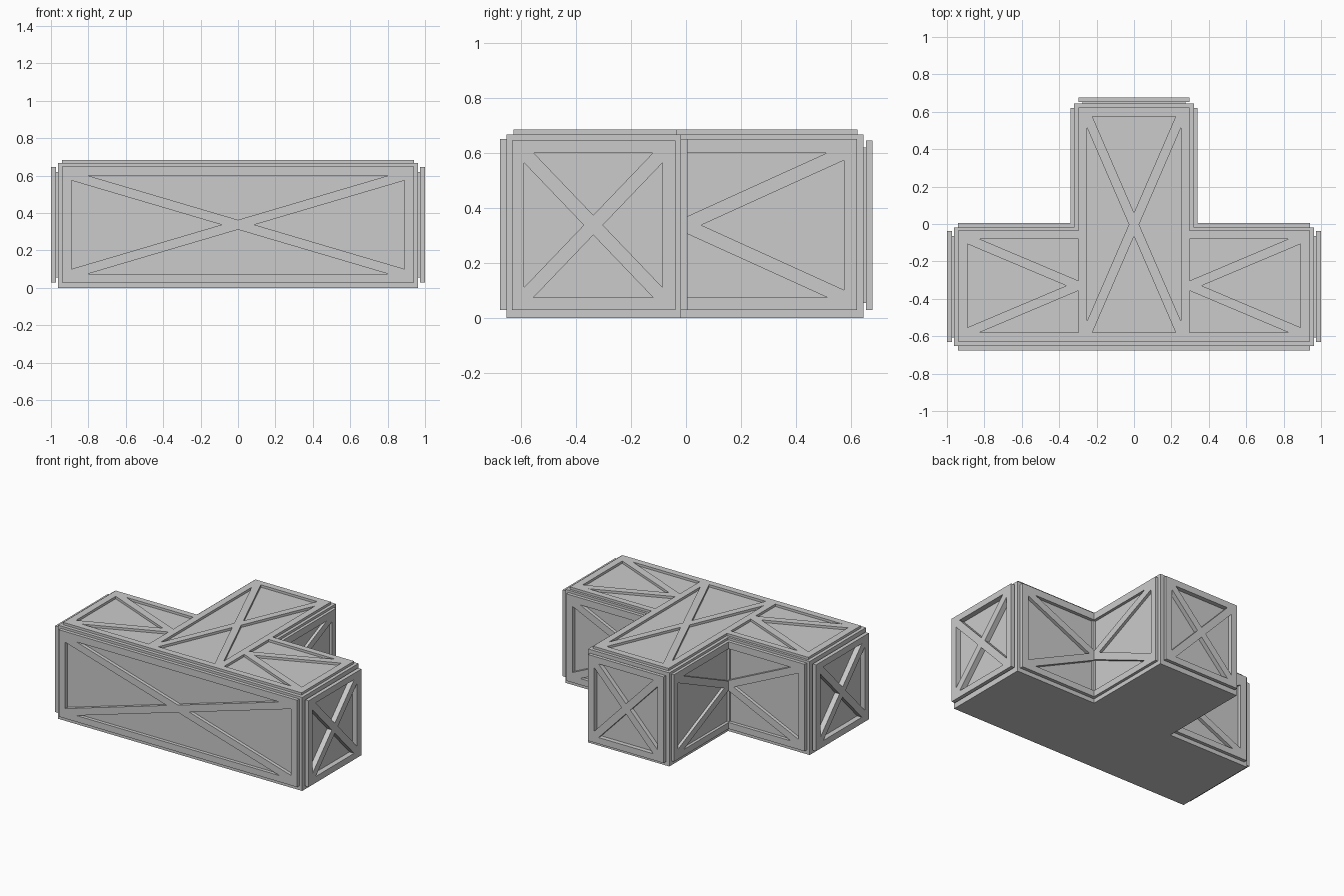
import bpy, bmesh, math
from mathutils import Matrix, Vector

if "Cube" in bpy.data.objects:
    bpy.data.objects.remove(bpy.data.objects["Cube"])

W = 0.025  # half width of a cross brace


def rect(u0, u1, v0, v1):
    return [(u0, v0), (u1, v0), (u1, v1), (u0, v1)]


def cross_holes(u0, u1, v0, v1):
    """Four triangular openings left by an X brace in a rectangle."""
    a, b = (u1 - u0) / 2, (v1 - v0) / 2
    uc, vc = (u0 + u1) / 2, (v0 + v1) / 2
    t = math.atan2(b, a)
    du, dv = W / math.sin(t), W / math.cos(t)
    out = []
    for s in (1, -1):
        out.append([(uc + s * du, vc), (uc + s * a, vc + b - dv), (uc + s * a, vc - b + dv)])
        out.append([(uc, vc + s * dv), (uc + a - du, vc + s * b), (uc - a + du, vc + s * b)])
    return out


def vee_holes(uc, u1, v0, v1):
    """Three openings left by half an X, with the crossing on u = uc."""
    a, b, vc = abs(u1 - uc), (v1 - v0) / 2, (v0 + v1) / 2
    d = 1 if u1 > uc else -1
    t = math.atan2(b, a)
    du, dv = W / math.sin(t), W / math.cos(t)
    out = [[(uc + d * du, vc), (u1, vc + b - dv), (u1, vc - b + dv)]]
    for s in (1, -1):
        out.append([(uc, vc + s * dv), (uc, vc + s * b), (u1 - d * du, vc + s * b)])
    return out


def plate(name, loops, n0, n1, u, v, n):
    """Extruded outline with holes, lying between n0 and n1 along n."""
    cu = bpy.data.curves.new(name, 'CURVE')
    cu.dimensions, cu.fill_mode, cu.extrude = '2D', 'BOTH', (n1 - n0) / 2
    for pts in loops:
        sp = cu.splines.new('POLY')
        sp.points.add(len(pts) - 1)
        for p, q in zip(sp.points, pts):
            p.co = (q[0], q[1], 0, 1)
        sp.use_cyclic_u = True
    tmp = bpy.data.objects.new(name + "_outline", cu)
    bpy.context.collection.objects.link(tmp)
    bpy.context.view_layer.update()
    me = bpy.data.meshes.new_from_object(tmp.evaluated_get(bpy.context.evaluated_depsgraph_get()))
    bpy.data.objects.remove(tmp)
    u, v, n = Vector(u), Vector(v), Vector(n)
    m = Matrix((u, v, n)).transposed().to_4x4()
    m.translation = n * (n0 + n1) / 2
    bm = bmesh.new()
    bm.from_mesh(me)
    bmesh.ops.transform(bm, matrix=m, verts=bm.verts)
    bmesh.ops.remove_doubles(bm, verts=bm.verts, dist=1e-5)
    bmesh.ops.recalc_face_normals(bm, faces=bm.faces)
    for f in bm.faces:
        f.smooth = False
    bm.to_mesh(me)
    bm.free()
    me.name = name
    ob = bpy.data.objects.new(name, me)
    bpy.context.collection.objects.link(ob)
    return ob


X, Y, Z = (1, 0, 0), (0, 1, 0), (0, 0, 1)


def tee(x, y0, y1, sx, y2):
    return [(-x, y0), (x, y0), (x, y1), (sx, y1), (sx, y2), (-sx, y2), (-sx, y1), (-x, y1)]


# T-shaped core
plate("core", [tee(0.963, -0.652, -0.018, 0.32, 0.645)], 0, 0.667, X, Y, Z)

# Top panel: full cross on the stem, half crosses on both arms
top = [tee(0.94, -0.627, -0.035, 0.298, 0.622)] + cross_holes(-0.25, 0.25, -0.58, 0.575)
for s in (1, -1):
    top += vee_holes(s * 0.298, s * 0.89, -0.58, -0.08)
plate("top_panel", top, 0.663, 0.684, X, Y, Z)

# Front panel
plate("front_panel", [rect(-0.94, 0.94, 0.03, 0.65)] + cross_holes(-0.89, 0.89, 0.075, 0.60),
      0.648, 0.676, X, Z, (0, -1, 0))

# Back panel of the stem, standing off the core on a smaller base
holes = cross_holes(-0.25, 0.25, 0.075, 0.60)
plate("stem_end_panel", [rect(-0.298, 0.298, 0.03, 0.645)] + holes, 0.653, 0.677, X, Z, Y)
plate("stem_end_base", [rect(-0.275, 0.275, 0.055, 0.62)] + holes, 0.64, 0.653, X, Z, Y)

for s, side in ((1, "right"), (-1, "left")):
    # Arm end panels on smaller bases
    holes = cross_holes(-0.588, -0.085, 0.075, 0.60)
    plate(side + "_end_panel", [rect(-0.632, -0.038, 0.03, 0.645)] + holes,
          0.973, 1.0, Y, Z, (s, 0, 0))
    plate(side + "_end_base", [rect(-0.607, -0.063, 0.055, 0.62)] + holes,
          0.958, 0.973, Y, Z, (s, 0, 0))
    # Side panels of the stem
    plate(side + "_stem_panel", [rect(-0.03, 0.62, 0.03, 0.65)] + vee_holes(-0.005, 0.573, 0.075, 0.60),
          0.316, 0.34, Y, Z, (s, 0, 0))
    # Rear panels of the arms
    plate(side + "_arm_rear_panel", [rect(0.29, 0.94, 0.03, 0.65)] + vee_holes(0.32, 0.89, 0.075, 0.60),
          -0.022, 0.006, (s, 0, 0), Z, Y)
